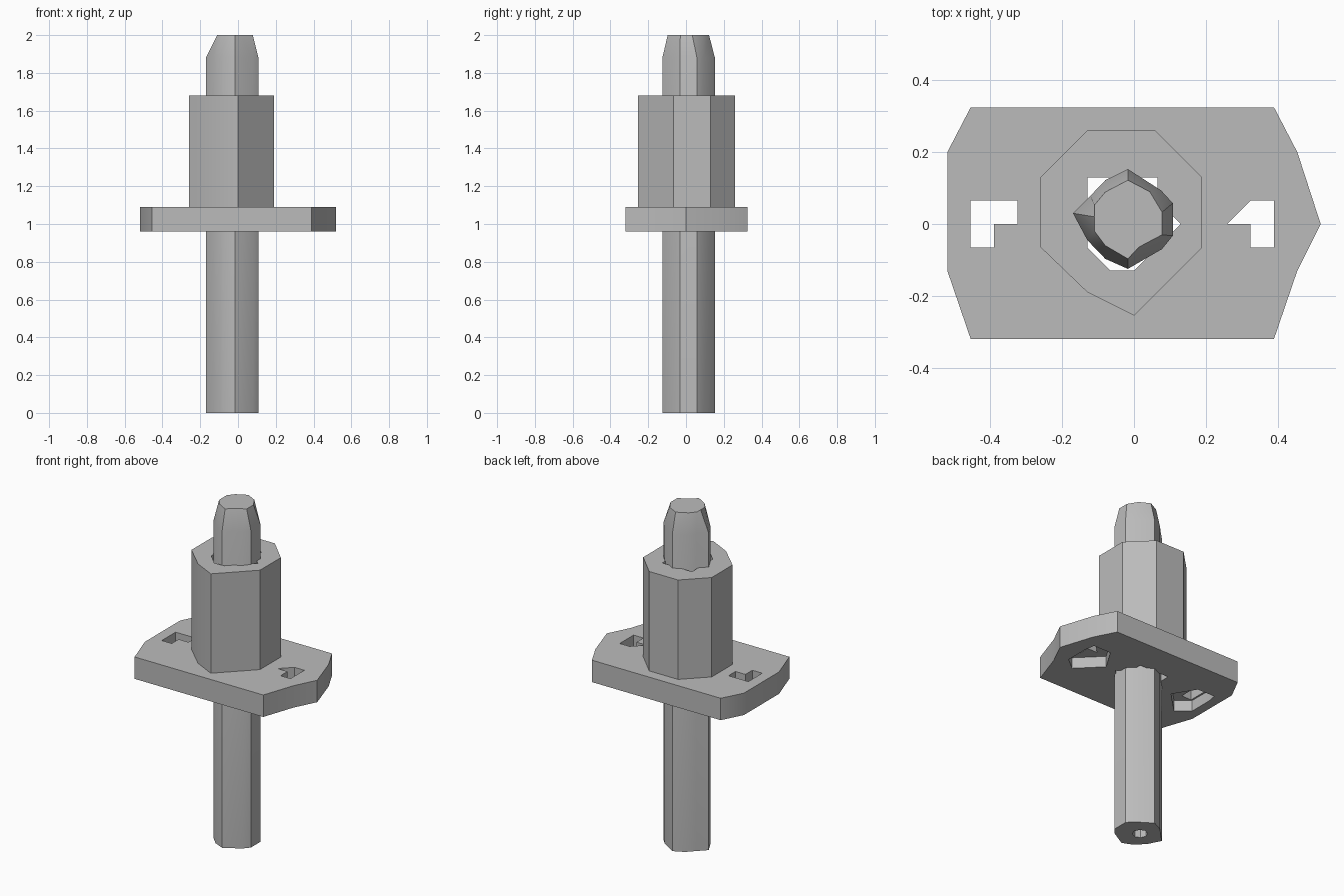
import bpy
import bmesh
from math import radians, cos, sin

cube = bpy.data.objects.get("Cube")
if cube:
    bpy.data.objects.remove(cube, do_unlink=True)

grey = bpy.data.materials.new("plain grey")
grey.use_nodes = True
colour = (0.5, 0.5, 0.5, 1)
grey.diffuse_color = colour
grey.node_tree.nodes["Principled BSDF"].inputs["Base Color"].default_value = colour


def loft(name, sections):
    """Solid through matching outlines, given as (outline, height) from bottom to top."""
    bm = bmesh.new()
    rings = [[bm.verts.new((x, y, z)) for x, y in outline] for outline, z in sections]
    for low, high in zip(rings, rings[1:]):
        for i in range(len(low)):
            j = (i + 1) % len(low)
            bm.faces.new((low[i], low[j], high[j], high[i]))
    bm.faces.new(rings[0][::-1])
    bm.faces.new(rings[-1])
    bmesh.ops.recalc_face_normals(bm, faces=bm.faces)
    mesh = bpy.data.meshes.new(name)
    bm.to_mesh(mesh)
    bm.free()
    mesh.materials.append(grey)
    obj = bpy.data.objects.new(name, mesh)
    bpy.context.collection.objects.link(obj)
    return obj


def prism(name, outline, bottom, top):
    return loft(name, [(outline, bottom), (outline, top)])


def activate(obj):
    bpy.ops.object.select_all(action="DESELECT")
    obj.select_set(True)
    bpy.context.view_layer.objects.active = obj


def cut(obj, outline, bottom, top):
    cutter = prism("cutter", outline, bottom, top)
    cutter.hide_render = True
    mod = obj.modifiers.new("cut", "BOOLEAN")
    mod.operation = "DIFFERENCE"
    mod.solver = "EXACT"
    mod.object = cutter
    activate(obj)
    bpy.ops.object.modifier_apply(modifier=mod.name)
    bpy.data.objects.remove(cutter, do_unlink=True)


def ring(cx, cy, r, n):
    return [(cx + r * cos(radians(360 * i / n)), cy + r * sin(radians(360 * i / n)))
            for i in range(n)]


# Flange plate
plate = prism("flange_plate", [
    (-.52, .2), (-.52, -.13), (-.455, -.32), (.39, -.32), (.455, -.13),
    (.52, 0), (.455, .2), (.39, .325), (-.455, .325)], .96, 1.09)

# Faceted sleeve
sleeve = prism("sleeve", [
    (-.26, .13), (-.26, -.065), (-.13, -.19), (0, -.255), (.19, -.065),
    (.19, .13), (.06, .26), (-.13, .26)], 1.09, 1.68)

# Bore through sleeve and plate
bore = [(-.13, .13), (-.13, -.065), (-.065, -.13), (0, -.13),
        (.13, 0), (.065, .065), (.065, .13)]
for part in (plate, sleeve):
    cut(part, bore, .9, 1.8)

# Screw holes with wider recesses underneath
cut(plate, [(-.455, .065), (-.455, -.065), (-.39, -.065), (-.39, 0),
            (-.325, 0), (-.325, .065)], .9, 1.2)
cut(plate, [(.39, .065), (.325, .065), (.26, 0), (.325, 0),
            (.325, -.065), (.39, -.065)], .9, 1.2)
for x, side in ((-.39, -1), (.325, 1)):
    recess = [(x + side * dx, dy) for dx, dy in (
        (-.13, 0), (-.065, -.065), (0, -.13), (.075, -.07),
        (.075, .07), (.065, .13), (-.05, .13))]
    cut(plate, recess, .9, 1.025)

# Pin with a chamfered tip and a blind hole below
body = [(-.17, .03), (-.13, -.045), (-.08, -.097), (-.017, -.125), (.078, -.07),
        (.108, -.033), (.108, .058), (.075, .094), (-.017, .153), (-.08, .122), (-.122, .078)]
tip = [(-.11, .02), (-.11, -.02), (-.08, -.06), (-.017, -.097), (.014, -.064),
       (.078, -.03), (.078, .033), (.044, .09), (-.017, .122), (-.08, .089), (-.11, .053)]
pin = loft("pin", [(body, 0), (body, 1.88), (tip, 2)])
cut(pin, ring(-.03, .015, .042, 8), -.1, .25)

# Soft shading over shallow bends only
for part in (plate, sleeve, pin):
    activate(part)
    bpy.ops.object.shade_smooth_by_angle(angle=radians(32))
